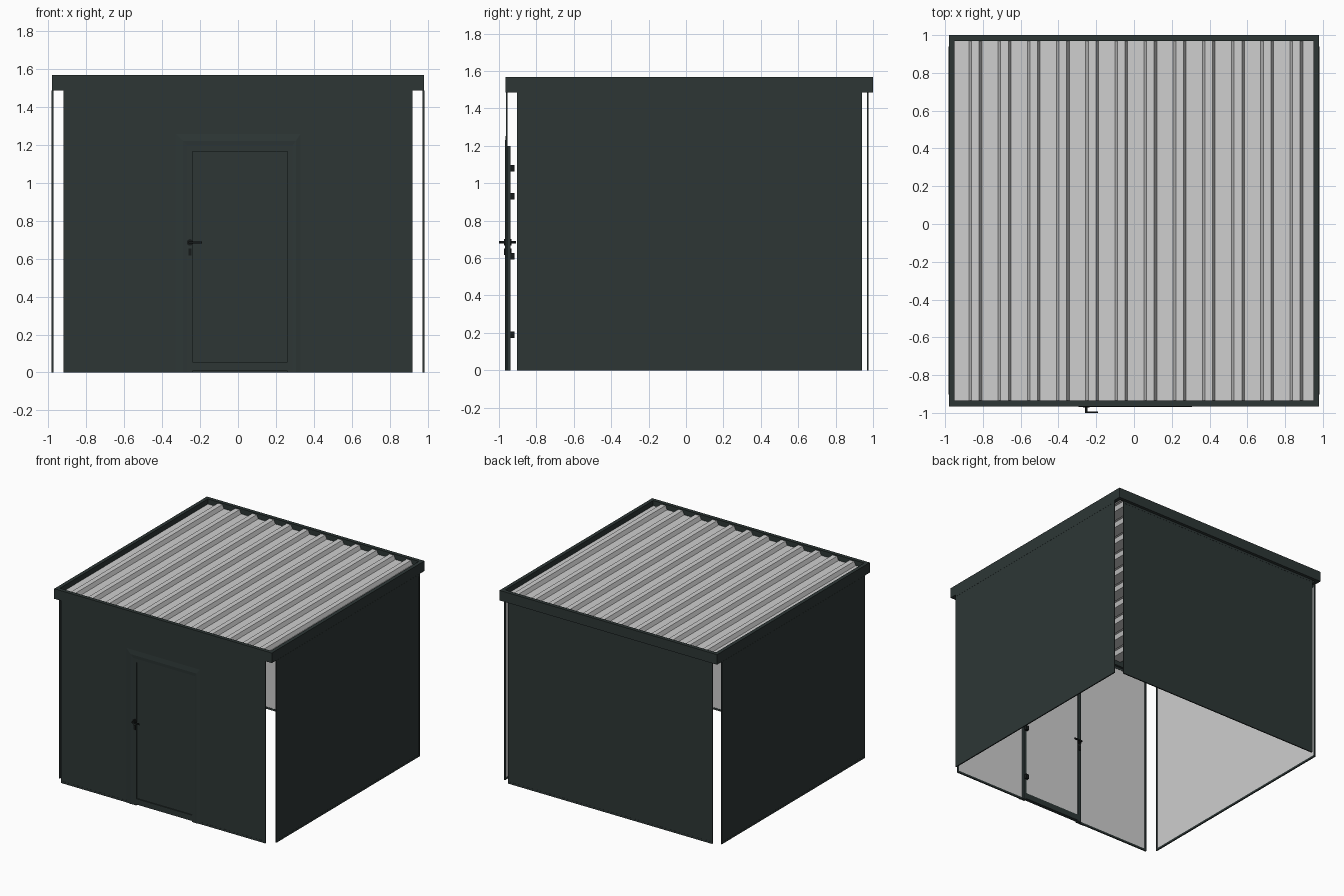
import bpy, bmesh
from mathutils import Vector

if "Cube" in bpy.data.objects:
    bpy.data.objects.remove(bpy.data.objects["Cube"])


def material(name, rgb):
    m = bpy.data.materials.new(name)
    m.diffuse_color = (*rgb, 1)
    m.use_nodes = True
    m.node_tree.nodes["Principled BSDF"].inputs["Base Color"].default_value = m.diffuse_color
    return m


DARK = material("anthracite", (0.026, 0.037, 0.036))
LIGHT = material("light_grey", (0.62, 0.62, 0.62))
BLACK = material("black", (0.008, 0.010, 0.010))


def finish(name, bm, mats):
    bmesh.ops.recalc_face_normals(bm, faces=bm.faces[:])
    me = bpy.data.meshes.new(name)
    bm.to_mesh(me)
    bm.free()
    for m in mats:
        me.materials.append(m)
    ob = bpy.data.objects.new(name, me)
    bpy.context.collection.objects.link(ob)
    return ob


def box(name, x0, x1, y0, y1, z0, z1, mat=DARK, inside=None):
    """Box; faces pointing along 'inside' become light grey."""
    bm = bmesh.new()
    bmesh.ops.create_cube(bm, size=1)
    for v in bm.verts:
        v.co = Vector(((x0 + x1) / 2 + v.co.x * (x1 - x0),
                       (y0 + y1) / 2 + v.co.y * (y1 - y0),
                       (z0 + z1) / 2 + v.co.z * (z1 - z0)))
    bmesh.ops.recalc_face_normals(bm, faces=bm.faces[:])
    if inside:
        for f in bm.faces:
            f.normal_update()
            if f.normal.dot(Vector(inside)) > 0.9:
                f.material_index = 1
    return finish(name, bm, [mat, LIGHT])


def cylinder(name, centre, radius, depth, sides=16, mat=BLACK):
    """Round bar along y."""
    bm = bmesh.new()
    bmesh.ops.create_cone(bm, cap_ends=True, segments=sides, radius1=radius,
                          radius2=radius, depth=depth)
    for v in bm.verts:
        x, y, z = v.co
        v.co = Vector((centre[0] + x, centre[1] + z, centre[2] + y))
    return finish(name, bm, [mat])


X, YF, YB, YC = 0.98, -0.965, 1.0, 0.018   # roof outline
TOP, T = 1.485, 0.006                      # wall top and sheet thickness
WX, WY0, WY1 = 0.92, -0.903, 0.94          # wall ends, leaving open corners
FY, BY = -0.962, 0.975                     # front and back wall outer faces

# Side walls: thin sheets with light inner face, edge trims
for s, side in ((-1, "left"), (1, "right")):
    a, b = sorted((s * (X - T), s * X))
    box(side + "_wall", a, b, WY0, WY1, 0.0, TOP, inside=(-s, 0, 0))
    a, b = sorted((s * (X - T - 0.002), s * (X + 0.001)))
    box(side + "_wall_base_trim", a, b, WY0, WY1, 0.0, 0.016)
    box(side + "_wall_top_trim", a, b, WY0, WY1, 1.468, TOP)
    for n, y in (("front", WY0), ("back", WY1 - 0.014)):
        box(f"{side}_wall_{n}_trim", a, b, y, y + 0.014, 0.0, TOP)

# Left wall seams
for i in (1, 2):
    y = WY0 + (WY1 - WY0) * i / 3
    box(f"left_wall_seam_{i}", -X - 0.001, -X, y - 0.002, y + 0.002, 0.016, 1.468)

# Back wall
box("back_wall", -WX, WX, BY - T, BY, 0.0, TOP, inside=(0, -1, 0))
box("back_wall_seam", -0.312, -0.308, BY, BY + 0.001, 0.016, 1.468)

# Front wall: three sheets round the doorway
DX0, DX1, DZ = -0.268, 0.288, 1.20
for n, x0, x1, z0 in (("left", -WX, DX0, 0), ("right", DX1, WX, 0), ("top", DX0, DX1, DZ)):
    box("front_wall_" + n, x0, x1, FY, FY + T, z0, TOP, inside=(0, 1, 0))
box("front_wall_seam", -0.272, -0.268, FY - 0.001, FY, 1.255, 1.468)

# Trims on front and back walls
for n, a, b in (("front", FY - 0.001, FY + T + 0.002), ("back", BY - T - 0.002, BY + 0.001)):
    box(n + "_wall_top_trim", -WX, WX, a, b, 1.468, TOP)
    for m, x in (("left", -WX), ("right", WX - 0.014)):
        box(f"{n}_wall_{m}_trim", x, x + 0.014, a, b, 0.0, TOP)
box("back_wall_base_trim", -WX, WX, BY - T - 0.002, BY + 0.001, 0.0, 0.016)
for m, x0, x1 in (("left", -WX, DX0), ("right", DX1, WX)):
    box(f"front_wall_base_trim_{m}", x0, x1, FY - 0.001, FY + T + 0.002, 0.0, 0.016)

# Mitred casing round the doorway
bm = bmesh.new()
rings = []
for left, right, top, y in ((-0.33, 0.33, 1.257, FY - 0.001), (-0.29, 0.305, 1.22, FY - 0.006),
                            (DX0, DX1, 1.195, FY - 0.004)):
    rings.append([bm.verts.new(p) for p in
                  ((left, y, 0), (left, y, top), (right, y, top), (right, y, 0))])
for r, q in zip(rings, rings[1:]):
    for i in range(3):
        bm.faces.new((r[i], r[i + 1], q[i + 1], q[i]))
finish("door_casing", bm, [DARK])

# Door frame and leaf
F0, F1 = -0.966, -0.938
box("door_frame_left", DX0, -0.24, F0, F1, 0.0, DZ)
box("door_frame_right", 0.26, DX1, F0, F1, 0.0, DZ)
box("door_frame_top", -0.24, 0.26, F0, F1, 1.165, DZ)
box("door_sill", -0.24, 0.26, F0, F1, 0.008, 0.055)
box("door_leaf", -0.24, 0.26, -0.958, -0.945, 0.055, 1.165, inside=(0, 1, 0))

# Hinges on the inner side
for i, z in enumerate((0.19, 0.61, 0.93, 1.08)):
    box(f"hinge_{i + 1}", 0.255, 0.28, F1, -0.918, z - 0.018, z + 0.018, mat=BLACK)

# Door handles, both sides
cylinder("handle_spindle", (-0.253, -0.953, 0.685), 0.007, 0.086)
for n, y0, y1, p0, p1 in (("outer", -1.0, -0.993, -0.972, F0), ("inner", -0.917, -0.910, F1, -0.932)):
    box(n + "_handle_lever", -0.26, -0.19, y0, y1, 0.679, 0.691, mat=BLACK)
    yc = (p0 + p1) / 2
    cylinder(n + "_handle_rose", (-0.253, yc, 0.685), 0.017, p1 - p0)
    box(n + "_lock_plate", -0.262, -0.244, p0, p1, 0.615, 0.652, mat=BLACK)

# Roof fascia: square ring
Z0, Z1, W = 1.485, 1.567, 0.03
box("fascia_front", -X, X, YF, YF + W, Z0, Z1)
box("fascia_back", -X, X, YB - W, YB, Z0, Z1)
box("fascia_left", -X, -X + W, YF + W, YB - W, Z0, Z1)
box("fascia_right", X - W, X, YF + W, YB - W, Z0, Z1)

# Ribbed roof sheet: trapezoid profile drawn along y
low, high = 1.525, 1.556
profile = [(-0.952, low)]
for k in range(12):
    c = -0.84 + 0.1545 * k
    profile += [(c - 0.034, low), (c - 0.02, high), (c + 0.02, high), (c + 0.034, low)]
profile.append((0.952, low))
bm = bmesh.new()
ends = [[bm.verts.new((x, y, z)) for x, z in profile] for y in (YF + W - 0.002, YB - W + 0.002)]
for i in range(len(profile) - 1):
    bm.faces.new((ends[0][i], ends[0][i + 1], ends[1][i + 1], ends[1][i]))
roof = finish("roof_sheet", bm, [LIGHT])
if roof.data.polygons[0].normal.z < 0:
    roof.data.flip_normals()
mod = roof.modifiers.new("thickness", "SOLIDIFY")
mod.thickness = 0.004
